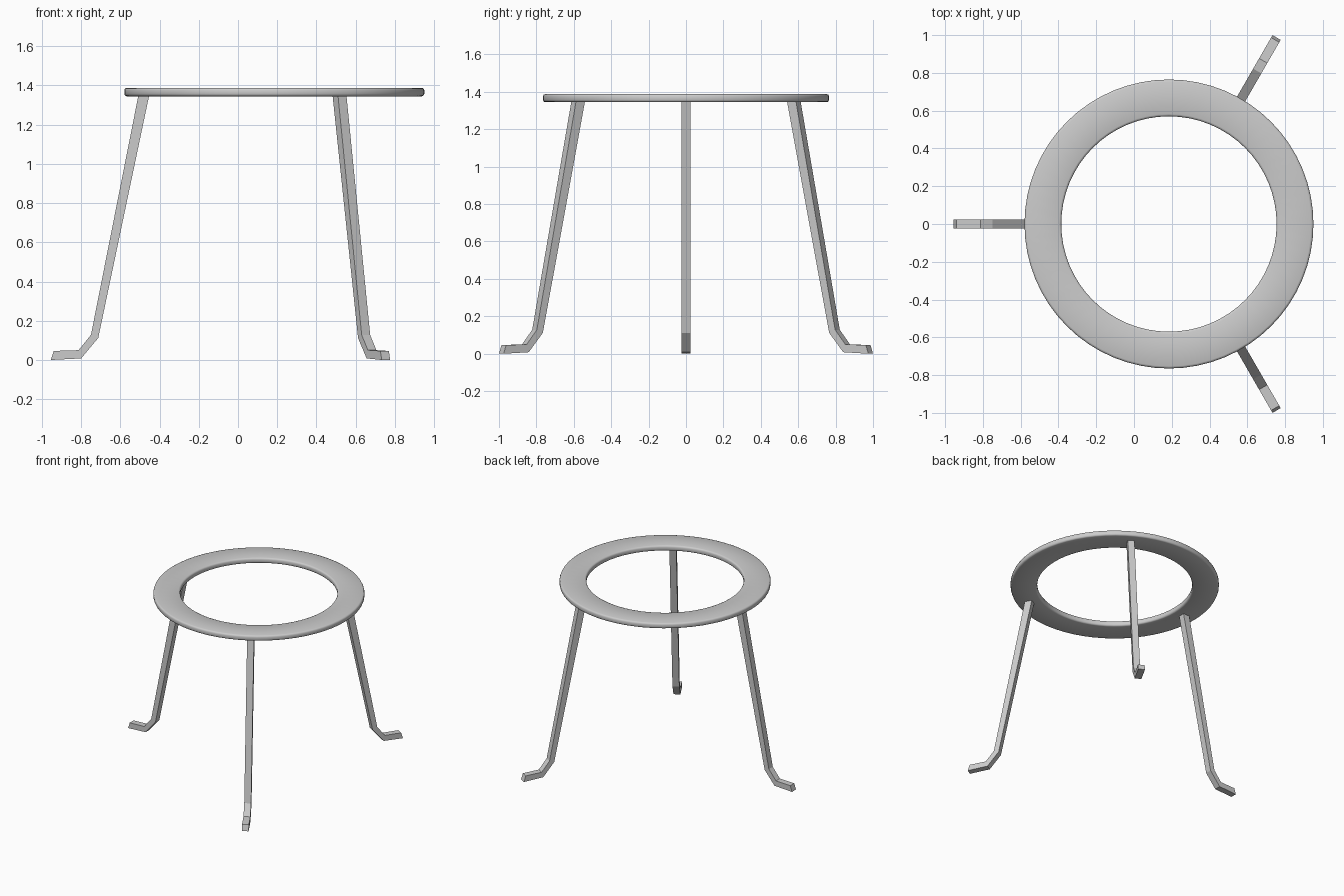
import bpy, bmesh
from math import radians, cos, sin, tau
from mathutils import Matrix

if "Cube" in bpy.data.objects:
    bpy.data.objects.remove(bpy.data.objects["Cube"])

CENTER_X = 0.185


def make_object(name, bm):
    bmesh.ops.recalc_face_normals(bm, faces=bm.faces)
    mesh = bpy.data.meshes.new(name)
    bm.to_mesh(mesh)
    bm.free()
    obj = bpy.data.objects.new(name, mesh)
    bpy.context.collection.objects.link(obj)
    return obj


# Flat ring top: rounded rectangular section swept around the centre
def make_ring(r_in, r_out, z0, z1, bevel, sides=64):
    section = []
    corners = [(r_out - bevel, z1 - bevel, 0), (r_in + bevel, z1 - bevel, 90),
               (r_in + bevel, z0 + bevel, 180), (r_out - bevel, z0 + bevel, 270)]
    for r, z, start in corners:
        for step in (0, 45, 90):
            a = radians(start + step)
            section.append((r + bevel * cos(a), z + bevel * sin(a)))
    bm = bmesh.new()
    loops = [[bm.verts.new((CENTER_X + r * cos(tau * i / sides), r * sin(tau * i / sides), z))
              for r, z in section] for i in range(sides)]
    n = len(section)
    for i in range(sides):
        a, b = loops[i], loops[(i + 1) % sides]
        for j in range(n):
            k = (j + 1) % n
            bm.faces.new((a[j], a[k], b[k], b[j]))
    return make_object("ring_top", bm)


ring = make_ring(0.57, 0.765, 1.345, 1.388, 0.012)
bpy.context.view_layer.objects.active = ring
ring.select_set(True)
bpy.ops.object.shade_smooth_by_angle(angle=radians(50))

# Bent leg strips: (radius, z) pairs, outer edge downwards then inner edge upwards
OUTER = [(0.693, 1.35), (0.935, 0.128), (0.998, 0.05), (1.125, 0.046)]
INNER = [(0.638, 1.35), (0.898, 0.112), (0.985, 0.008), (1.14, 0.0)]
HALF_WIDTH = 0.025


def make_leg(name, angle):
    bm = bmesh.new()
    rows = [[bm.verts.new((r, y, z)) for (r, z), y in
             ((o, -HALF_WIDTH), (o, HALF_WIDTH), (i, HALF_WIDTH), (i, -HALF_WIDTH))]
            for o, i in zip(OUTER, INNER)]
    for a, b in zip(rows, rows[1:]):
        for j in range(4):
            k = (j + 1) % 4
            bm.faces.new((a[j], a[k], b[k], b[j]))
    bm.faces.new(rows[0])
    bm.faces.new(rows[-1])
    bm.transform(Matrix.Translation((CENTER_X, 0, 0)) @ Matrix.Rotation(radians(angle), 4, 'Z'))
    make_object(name, bm)


for name, angle in (("left_leg", 180), ("back_right_leg", 60), ("front_right_leg", -60)):
    make_leg(name, angle)
